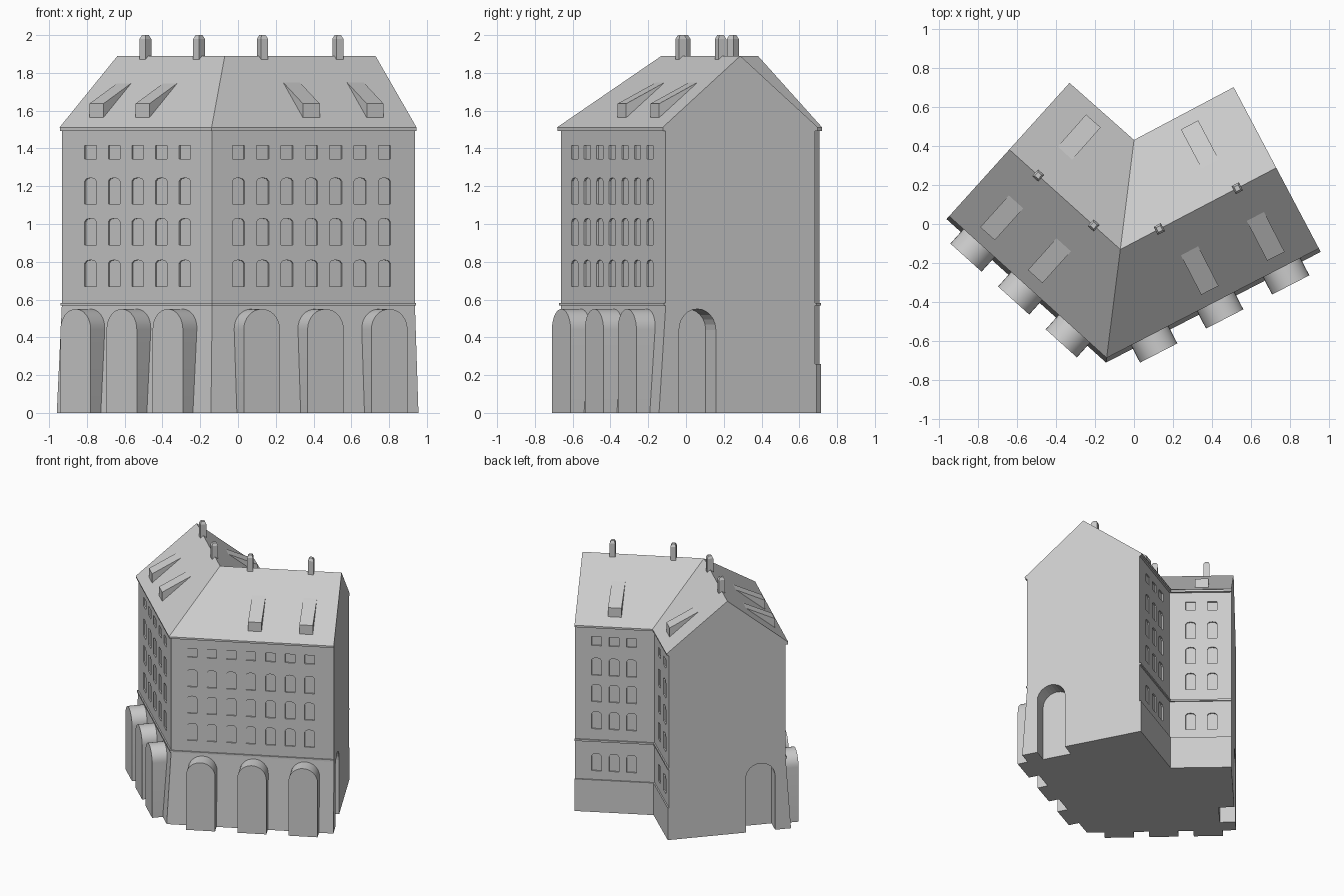
import bpy, bmesh, math
from mathutils import Vector

if "Cube" in bpy.data.objects:
    bpy.data.objects.remove(bpy.data.objects["Cube"])

stone = bpy.data.materials.new("grey stone")
stone.diffuse_color = (0.6, 0.6, 0.6, 1)
stone.use_nodes = True
stone.node_tree.nodes["Principled BSDF"].inputs["Base Color"].default_value = stone.diffuse_color

# Eave outline, counter-clockwise: left, front corner, right, back right, inner corner, back left
PLAN = [Vector(p) for p in ((-.946, .04), (-.14, -.685), (.946, -.125),
                            (.51, .70), (0, .43), (-.33, .722))]
KIND = ["front", "front", "gable", "back", "back", "gable"]
EAVE, RIDGE = 1.51, 1.89


def edge(i):
    """Start point, direction, outward normal and length of plan edge i."""
    a, b = PLAN[i], PLAN[(i + 1) % 6]
    d = (b - a).normalized()
    return a, d, Vector((d.y, -d.x)), (b - a).length


def ring(front, back, gable=0.0):
    """Plan outline with each kind of edge moved outwards."""
    off = {"front": front, "back": back, "gable": gable}
    out = []
    for i in range(6):
        p0, d0, n0, _ = edge(i - 1 if i else 5)
        p1, d1, n1, _ = edge(i)
        p0, p1 = p0 + n0 * off[KIND[i - 1]], p1 + n1 * off[KIND[i]]
        cross = d0.x * d1.y - d0.y * d1.x
        w = p1 - p0
        out.append(p0 + d0 * ((w.x * d1.y - w.y * d1.x) / cross))
    return out


def finish(name, bm):
    bmesh.ops.recalc_face_normals(bm, faces=bm.faces)
    me = bpy.data.meshes.new(name)
    bm.to_mesh(me)
    bm.free()
    me.materials.append(stone)
    ob = bpy.data.objects.new(name, me)
    bpy.context.collection.objects.link(ob)
    return ob


def loft(bm, loops):
    """Closed skin through loops of 3D points."""
    rows = [[bm.verts.new(p) for p in lp] for lp in loops]
    n = len(rows[0])
    for a, b in zip(rows, rows[1:]):
        for k in range(n):
            bm.faces.new((a[k], a[(k + 1) % n], b[(k + 1) % n], b[k]))
    bm.faces.new(rows[0][::-1])
    bm.faces.new(rows[-1])


def at(i, s, out, z):
    p, d, n, _ = edge(i)
    q = p + d * s + n * out
    return Vector((q.x, q.y, z))


def arch(bm, i, s, w, z0, z1, rise, inner, outer, seg=12):
    """Prism with an arched top standing on plan edge i at distance s."""
    prof = [(-w / 2, z0), (w / 2, z0)]
    if rise:
        prof += [(w / 2 * math.cos(math.pi * k / seg),
                  z1 - rise + rise * math.sin(math.pi * k / seg)) for k in range(seg + 1)]
    else:
        prof += [(w / 2, z1), (-w / 2, z1)]
    loft(bm, [[at(i, s + u, o, z) for u, z in prof] for o in (inner, outer)])


def level(r, z):
    return [(p.x, p.y, z) for p in r]


# Walls: battered at the front, with a low plinth at the back
bm = bmesh.new()
mid = .02 - .04 * .26 / .57
loft(bm, [level(ring(.02, -.01), 0), level(ring(mid, -.01), .26),
          level(ring(mid, -.02), .26), level(ring(-.02, -.02), .57),
          level(ring(-.02, -.02), 1.5)])
walls = finish("walls", bm)

# Cutter for windows and gable arches
bm = bmesh.new()
STOREYS = [(.67, .81, .018), (.89, 1.03, .018), (1.105, 1.245, .018), (1.345, 1.415, 0)]
COLUMNS = {0: ([.54 + .168 * k for k in range(-2, 3)], .083),
           1: ([.605 + .145 * k for k in range(-3, 4)], .072),
           3: ([.16, .29, .42], .072),
           4: ([.14, .30], .072)}
for i, (cols, w) in COLUMNS.items():
    rows = STOREYS + ([(.33, .47, .018)] if KIND[i] == "back" else [])
    for s in cols:
        for z0, z1, rise in rows:
            arch(bm, i, s, w, z0, z1, rise, -.03, .01, 4)
arch(bm, 2, .21, .22, -.05, .55, .11, -.115, .05)
arch(bm, 5, edge(5)[3] - .21, .22, -.05, .55, .11, -.115, .05)
cutter = finish("opening_cutter", bm)
cutter.hide_render = True
mod = walls.modifiers.new("openings", 'BOOLEAN')
mod.operation, mod.solver, mod.object = 'DIFFERENCE', 'EXACT', cutter
bpy.context.view_layer.update()
cut = bpy.data.meshes.new_from_object(
    walls.evaluated_get(bpy.context.evaluated_depsgraph_get()))
walls.modifiers.clear()
walls.data = cut
bpy.data.objects.remove(cutter)

# Cornice bands
for name, z0, z1, o in (("lower_cornice", .568, .583, -.01), ("upper_cornice", 1.493, 1.512, -.004)):
    bm = bmesh.new()
    loft(bm, [level(ring(o, o), z0), level(ring(o, o), z1)])
    finish(name, bm)

# Pitched roof over both wings
left_end, right_end = (PLAN[0] + PLAN[5]) / 2, (PLAN[2] + PLAN[3]) / 2
middle = Vector((-.07, -.13))
bm = bmesh.new()
a, b, c, e, f, g = [bm.verts.new((p.x, p.y, EAVE)) for p in PLAN]
h, m, d = [bm.verts.new((p.x, p.y, RIDGE)) for p in (left_end, middle, right_end)]
for face in ((a, b, m, h), (b, c, d, m), (e, f, m, d), (f, g, h, m),
             (c, e, d), (g, a, h), (g, f, e, c, b, a)):
    bm.faces.new(face)
finish("roof", bm)

# Arcade arches standing out from the front walls
for i, start, step in ((0, .206, .328), (1, .248, .38)):
    for k in range(3):
        bm = bmesh.new()
        arch(bm, i, start + step * k, .215, 0, .55, .1075, -.06, .10, 16)
        ob = finish("arcade_arch", bm)
        bpy.context.view_layer.objects.active = ob
        ob.select_set(True)
        bpy.ops.object.shade_smooth_by_angle(angle=math.radians(30))
        ob.select_set(False)

# Wedge dormers
for i, s in ((0, .206), (0, .534), (1, .628), (1, 1.008), (3, .29), (4, .22)):
    bm = bmesh.new()
    loft(bm, [[at(i, s + u, o, z) for o, z in ((-.065, 1.55), (-.065, 1.637), (-.305, 1.755))]
              for u in (-.05, .05)])
    finish("dormer", bm)

# Chimneys along the ridge, with chamfered tops
for end, t in ((left_end, .74), (left_end, .24), (right_end, .25), (right_end, .75)):
    u = (end - middle).normalized()
    v = Vector((-u.y, u.x))
    p = middle.lerp(end, t)
    loops = []
    for z, r in ((1.84, .021), (1.98, .021), (2.0, .012)):
        sq = [p + u * r * x + v * r * y * 1.1 for x, y in ((-1, -1), (1, -1), (1, 1), (-1, 1))]
        loops.append(level(sq, z))
    bm = bmesh.new()
    loft(bm, loops)
    finish("chimney", bm)
